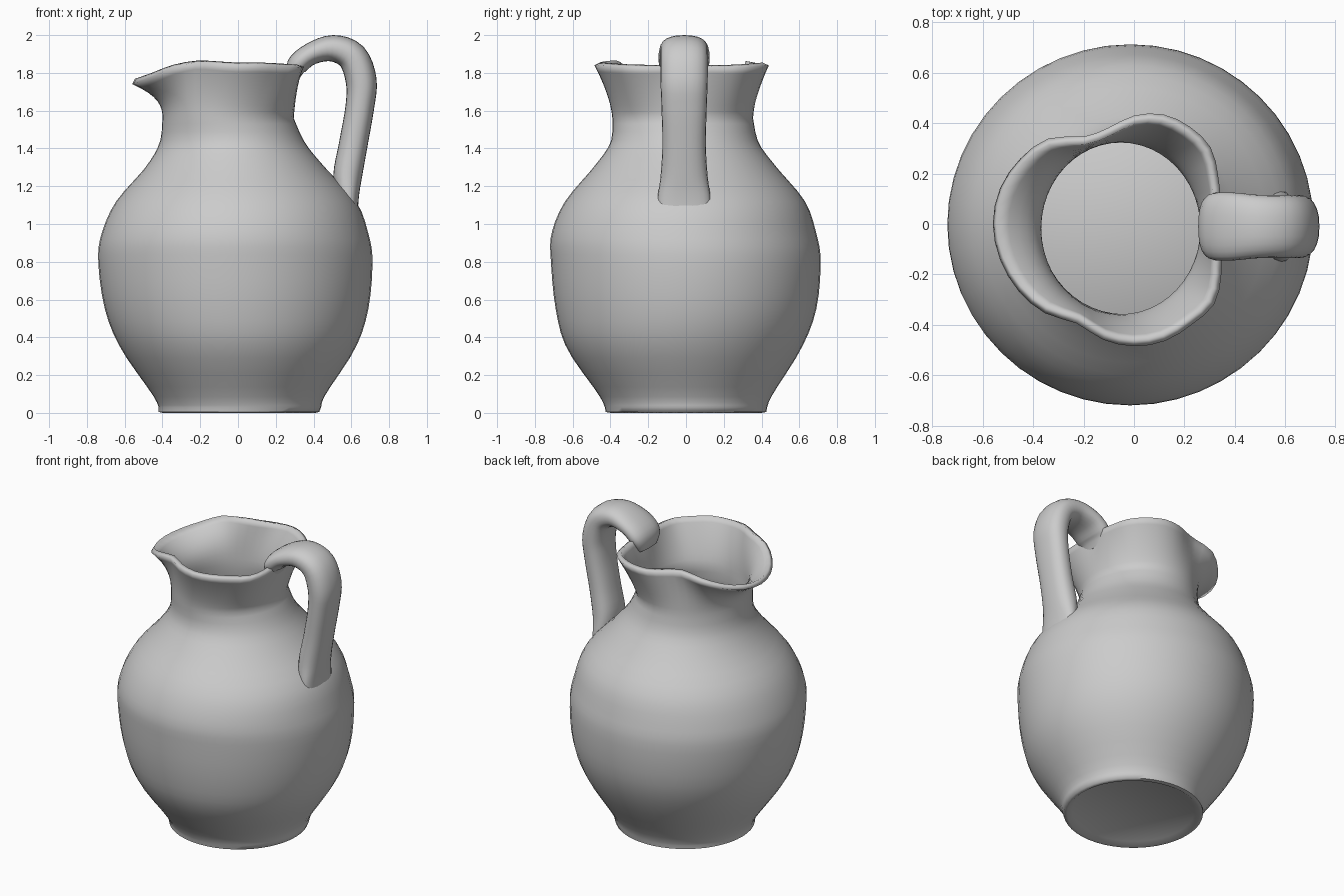
import bpy, bmesh, math
from mathutils import Vector

if "Cube" in bpy.data.objects:
    bpy.data.objects.remove(bpy.data.objects["Cube"])

SEG = 48


def spline(rows, t, closed=False):
    """Catmull-Rom sample of a list of equal-length rows, t in 0..1."""
    n = len(rows)
    u = t * (n if closed else n - 1)
    i = int(u) if closed else min(int(u), n - 2)
    f = u - i
    pick = (lambda k: k % n) if closed else (lambda k: max(0, min(n - 1, k)))
    a, b, c, d = (Vector(rows[pick(i + k)]) for k in (-1, 0, 1, 2))
    return 0.5 * (2 * b + (c - a) * f + (2 * a - 5 * b + 4 * c - d) * f ** 2
                  + (3 * b - a - 3 * c + d) * f ** 3)


def loft(name, rings, cap_end):
    """Skin a list of closed rings, capping the start and optionally the end."""
    bm = bmesh.new()
    loops = [[bm.verts.new(p) for p in ring] for ring in rings]
    for lo, hi in zip(loops, loops[1:]):
        n = len(lo)
        for i in range(n):
            j = (i + 1) % n
            bm.faces.new((lo[i], lo[j], hi[j], hi[i]))
    bm.faces.new(loops[0][::-1])
    if cap_end:
        bm.faces.new(loops[-1])
    me = bpy.data.meshes.new(name)
    bm.to_mesh(me)
    bm.free()
    ob = bpy.data.objects.new(name, me)
    bpy.context.collection.objects.link(ob)
    return ob


def smooth(ob, degrees):
    bpy.ops.object.select_all(action='DESELECT')
    bpy.context.view_layer.objects.active = ob
    ob.select_set(True)
    bpy.ops.object.shade_smooth_by_angle(angle=math.radians(degrees))


# Body profile: z, left, right, front, back extents
BODY = [
    (0.03, 0.42, 0.44, 0.43, 0.43),
    (0.10, 0.455, 0.465, 0.465, 0.46),
    (0.34, 0.62, 0.62, 0.63, 0.61),
    (0.55, 0.705, 0.69, 0.69, 0.69),
    (0.80, 0.74, 0.712, 0.715, 0.713),
    (0.95, 0.722, 0.69, 0.712, 0.69),
    (1.12, 0.645, 0.625, 0.64, 0.63),
    (1.30, 0.49, 0.46, 0.49, 0.48),
    (1.43, 0.415, 0.355, 0.40, 0.385),
    (1.56, 0.40, 0.295, 0.39, 0.355),
]
# Rim outline radius every 15 degrees, starting at the handle
RIM_R = [.33, .355, .385, .43, .445, .45, .43, .395, .40, .48, .52, .55, .56,
         .55, .53, .50, .455, .475, .485, .48, .46, .45, .40, .355]
# Rim height every 15 degrees, handle round to spout
HALF_Z = [1.84, 1.835, 1.83, 1.83, 1.835, 1.84, 1.84, 1.85, 1.855, 1.825,
          1.78, 1.75, 1.74]
RIM_Z = HALF_Z + HALF_Z[-2:0:-1]


def body_point(row, k):
    z, l, r, f, b = row
    a = math.tau * k / SEG
    return Vector(((r - l) / 2 + (r + l) / 2 * math.cos(a),
                   (b - f) / 2 + (f + b) / 2 * math.sin(a), z))


def rim_point(k):
    r, z = spline(list(zip(RIM_R, RIM_Z)), k / SEG, closed=True)
    a = math.tau * k / SEG
    return Vector((r * math.cos(a), r * math.sin(a), z))


# Foot, belly and neck rings
rings = [[body_point((0.02, .37, .38, .37, .37), k) for k in range(SEG)],
         [body_point((0.0, .40, .41, .40, .40), k) for k in range(SEG)],
         [body_point((0.005, .42, .43, .425, .425), k) for k in range(SEG)]]
for i in range(31):
    row = spline(BODY, i / 30)
    rings.append([body_point(row, k) for k in range(SEG)])

# Flared mouth: the neck blends into the pinched rim, curling late at the spout
STEPS = 8
for s in range(1, STEPS + 1):
    t = s / STEPS
    ring = []
    for k in range(SEG):
        neck, rim = body_point(BODY[-1], k), rim_point(k)
        spoutness = (1 - math.cos(math.tau * k / SEG)) / 2
        p = neck.lerp(rim, t ** (1.2 + 1.4 * spoutness ** 2))
        p.z = neck.z + (rim.z - neck.z) * t
        ring.append(p)
    rings.append(ring)

jug = loft("jug_body", rings, cap_end=False)
smooth(jug, 60)
wall = jug.modifiers.new("wall", 'SOLIDIFY')
wall.thickness = 0.032
wall.offset = -1

# Handle path: x, z, half thickness, half width
HANDLE = [
    (0.295, 1.76, 0.025, 0.09),
    (0.31, 1.835, 0.055, 0.13),
    (0.385, 1.90, 0.058, 0.135),
    (0.50, 1.93, 0.070, 0.125),
    (0.605, 1.885, 0.080, 0.125),
    (0.652, 1.76, 0.082, 0.125),
    (0.645, 1.62, 0.076, 0.12),
    (0.61, 1.42, 0.076, 0.115),
    (0.58, 1.25, 0.076, 0.125),
    (0.585, 1.13, 0.055, 0.14),
    (0.61, 1.02, 0.025, 0.13),
]
N = 40
rings = []
for i in range(N + 1):
    x, z, thick, wide = spline(HANDLE, i / N)
    ahead = spline(HANDLE, min(1, i / N + 0.01))
    behind = spline(HANDLE, max(0, i / N - 0.01))
    d = Vector((ahead[0] - behind[0], ahead[1] - behind[1])).normalized()
    ring = []
    for k in range(24):
        a = math.tau * k / 24
        c, s = math.cos(a), math.sin(a)
        c = math.copysign(abs(c) ** 0.85, c)
        s = math.copysign(abs(s) ** 0.85, s)
        ring.append(Vector((x - d.y * thick * c, -0.01 - wide * s,
                            z + d.x * thick * c)))
    rings.append(ring)
handle = loft("handle", rings, cap_end=True)
bm = bmesh.new()
bm.from_mesh(handle.data)
bmesh.ops.recalc_face_normals(bm, faces=bm.faces)
bm.to_mesh(handle.data)
bm.free()
smooth(handle, 60)
